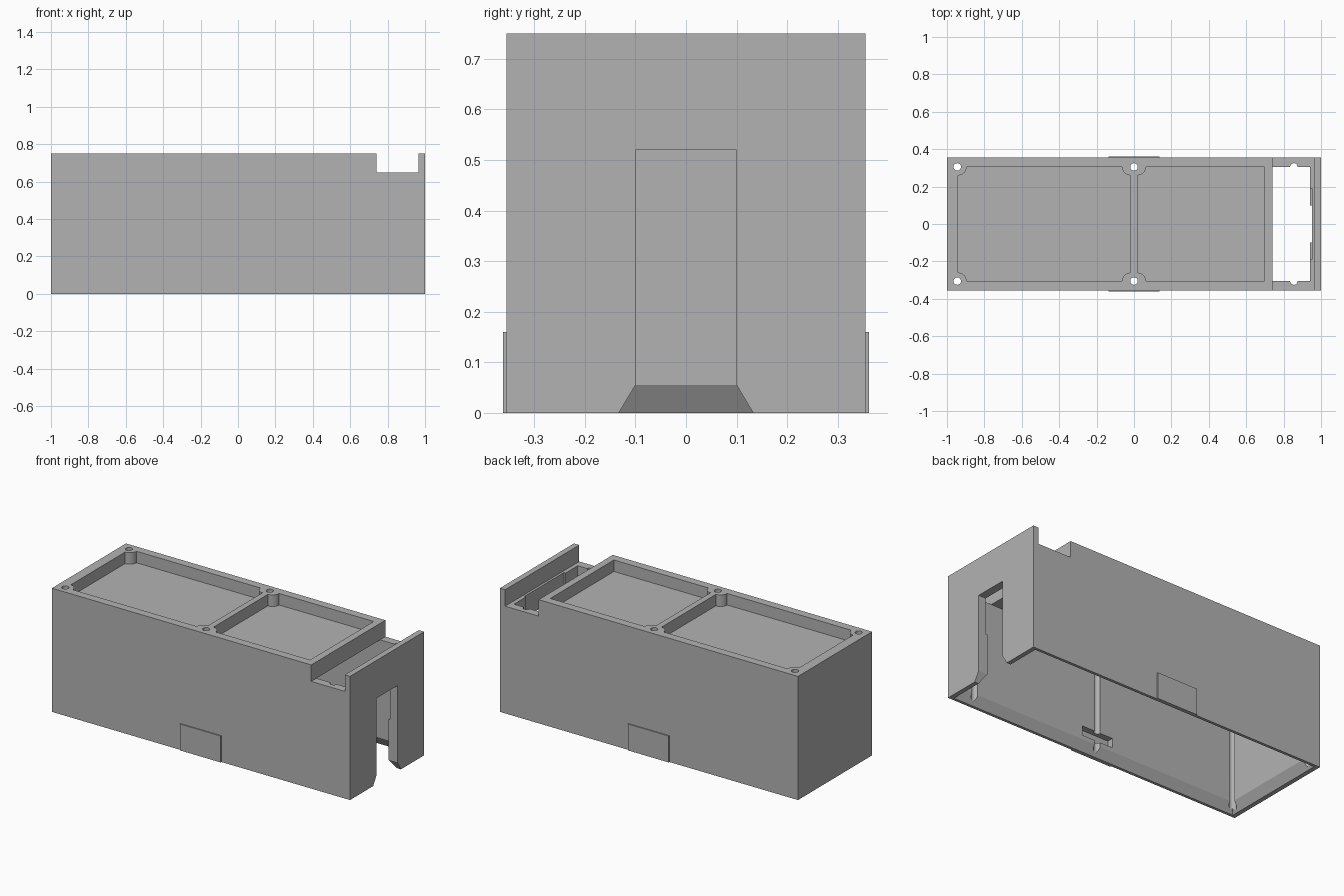
import bpy, bmesh, math

old = bpy.data.objects.get("Cube")
if old:
    bpy.data.objects.remove(old, do_unlink=True)

# Single plastic colour
grey = bpy.data.materials.new("plain_grey")
grey.use_nodes = True
COLOR = (0.45, 0.45, 0.45, 1)
grey.diffuse_color = COLOR
grey.node_tree.nodes["Principled BSDF"].inputs["Base Color"].default_value = COLOR

HX, HY, HZ = 1.0, 0.355, 0.75      # outer half sizes and height
IX, IY = 0.94, 0.305               # inner wall faces
NOTCH_X, NOTCH_Z = 0.74, 0.65      # cable bay start and ledge height
BEVEL_H, BEVEL_W = 0.055, 0.033    # flare at the open bottom


def add_object(name, bm):
    bmesh.ops.recalc_face_normals(bm, faces=bm.faces)
    mesh = bpy.data.meshes.new(name)
    bm.to_mesh(mesh)
    bm.free()
    mesh.materials.append(grey)
    ob = bpy.data.objects.new(name, mesh)
    bpy.context.collection.objects.link(ob)
    return ob


def prism(name, points, z0, z1):
    """Extrude a plan outline between two heights."""
    bm = bmesh.new()
    face = bm.faces.new([bm.verts.new((x, y, z0)) for x, y in points])
    top = bmesh.ops.extrude_face_region(bm, geom=[face])["geom"]
    verts = [v for v in top if isinstance(v, bmesh.types.BMVert)]
    bmesh.ops.translate(bm, verts=verts, vec=(0, 0, z1 - z0))
    return add_object(name, bm)


def box(name, x0, x1, y0, y1, z0, z1, flare_x=0, flare_y=0):
    """Box whose bottom may be wider than its top."""
    ob = prism(name, [(x0, y0), (x1, y0), (x1, y1), (x0, y1)], z0, z1)
    for v in ob.data.vertices:
        if v.co.z < (z0 + z1) / 2:
            v.co.x += flare_x if v.co.x > (x0 + x1) / 2 else -flare_x
            v.co.y += flare_y if v.co.y > (y0 + y1) / 2 else -flare_y
    return ob


def cylinder(name, x, y, radius, z0, z1):
    ring = [(x + radius * math.cos(a * math.tau / 32),
             y + radius * math.sin(a * math.tau / 32)) for a in range(32)]
    return prism(name, ring, z0, z1)


def pocket(name, x0, x1, boss_right):
    """Shallow top tray with rounded screw bosses left in its corners."""
    points, r = [], 0.045
    for x, y, start, boss in ((x0, -IY, 90, True), (x1, -IY, 180, boss_right),
                              (x1, IY, 270, boss_right), (x0, IY, 0, True)):
        if not boss:
            points.append((x, y))
            continue
        for i in range(9):
            a = math.radians(start - i * 90 / 8)
            points.append((x + r * math.cos(a), y + r * math.sin(a)))
    return prism(name, points, 0.68, 0.9)


body = box("case_body", -HX, HX, -HY, HY, 0, HZ)

# Bottom flares reach a little below the base so the cuts are clean
drop = 0.4
f = BEVEL_W * (1 + drop)
low = -BEVEL_H * drop
cutters = [
    box("cavity", -IX, IX, -IY, IY, -0.1, NOTCH_Z),
    box("cavity_flare", -IX, IX, -IY, IY, low, BEVEL_H, f, f),
    box("bay_notch", NOTCH_X, 0.965, -0.5, 0.5, NOTCH_Z, 0.9),
    box("bay_opening", NOTCH_X, IX, -IY, IY, 0.5, 0.7),
    box("bay_recess", 0.85, 0.951, -0.19, 0.19, 0.3, 0.7),
    box("end_slot", 0.9, 1.1, -0.1, 0.1, -0.1, 0.52),
    box("end_slot_flare", 0.9, 1.1, -0.1, 0.1, low, BEVEL_H, 0, f),
    pocket("long_tray", -IX, -0.018, True),
    pocket("short_tray", 0.018, 0.697, False),
]
for side in (-1, 1):
    # Screw holes run down the inner wall as half-round grooves
    for x in (-0.945, 0.0, 0.855):
        cutters.append(cylinder("screw_hole", x, side * IY, 0.02, -0.1, 1))
    # Clip recess inside each long wall
    y0, y1 = sorted((side * 0.28, side * 0.343))
    cutters.append(box("clip_recess", -0.105, 0.105, y0, y1, 0.08, 0.137))

for cutter in cutters:
    cutter.hide_render = True
    mod = body.modifiers.new(cutter.name, "BOOLEAN")
    mod.operation = "DIFFERENCE"
    mod.solver = "EXACT"
    mod.object = cutter

# Bake the cuts and discard the cutters
bpy.context.view_layer.update()
graph = bpy.context.evaluated_depsgraph_get()
baked = bpy.data.meshes.new_from_object(body.evaluated_get(graph))
body.modifiers.clear()
body.data = baked
baked.name = "case_body"
for cutter in cutters:
    bpy.data.objects.remove(cutter, do_unlink=True)

# Thin outer pads over the clip recesses
for side, name in ((-1, "front_clip_pad"), (1, "back_clip_pad")):
    y0, y1 = sorted((side * HY, side * 0.362))
    box(name, -0.137, 0.137, y0, y1, 0, 0.16)

# Keep hole and boss walls smooth, edges crisp
bpy.ops.object.select_all(action="DESELECT")
body.select_set(True)
bpy.context.view_layer.objects.active = body
bpy.ops.object.shade_smooth_by_angle(angle=math.radians(25))
